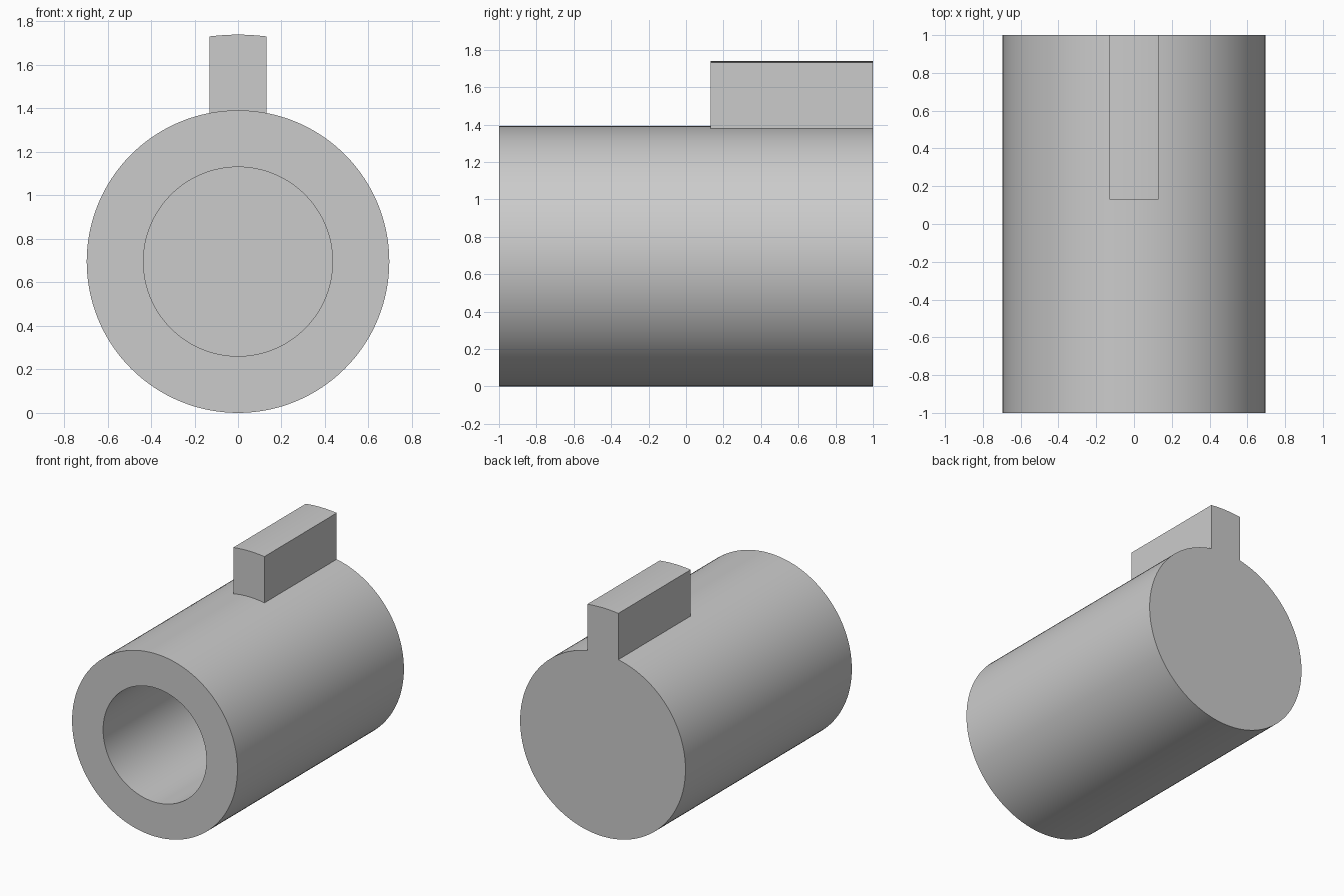
import bpy
import bmesh
from math import sin, cos, pi, asin, radians

cube = bpy.data.objects.get("Cube")
if cube:
    bpy.data.objects.remove(cube, do_unlink=True)

UNIT = 2 / 23
RADIUS = 8 * UNIT        # outer radius, also the height of the axis
BORE = 5 * UNIT
WALL = 3 * UNIT          # side wall, end wall and key width
KEY_TOP = 12 * UNIT      # key's curved top, measured from the axis
KEY_LENGTH = 10 * UNIT
SEGMENTS = 128

grey = bpy.data.materials.new("plain grey")
grey.use_nodes = True
colour = (0.6, 0.6, 0.6, 1)
grey.diffuse_color = colour
grey.node_tree.nodes["Principled BSDF"].inputs["Base Color"].default_value = colour


def finish(bm, name):
    bmesh.ops.recalc_face_normals(bm, faces=bm.faces)
    mesh = bpy.data.meshes.new(name)
    bm.to_mesh(mesh)
    bm.free()
    mesh.materials.append(grey)
    obj = bpy.data.objects.new(name, mesh)
    bpy.context.collection.objects.link(obj)
    bpy.ops.object.select_all(action='DESELECT')
    obj.select_set(True)
    bpy.context.view_layer.objects.active = obj
    bpy.ops.object.shade_smooth_by_angle(angle=radians(30))


def arc_point(radius, angle, y):
    return (radius * sin(angle), y, RADIUS + radius * cos(angle))


# Cylindrical body with a blind bore opening at the front
bm = bmesh.new()
rings = []
for radius, y in ((RADIUS, 1), (RADIUS, -1), (BORE, -1), (BORE, 1 - WALL)):
    rings.append([bm.verts.new(arc_point(radius, 2 * pi * i / SEGMENTS, y))
                  for i in range(SEGMENTS)])
for a, b in zip(rings, rings[1:]):
    for i in range(SEGMENTS):
        j = (i + 1) % SEGMENTS
        bm.faces.new((a[i], a[j], b[j], b[i]))
bm.faces.new(rings[0])
bm.faces.new(rings[-1])
finish(bm, "bored_cylinder")

# Upright key on the rear half, with top and foot concentric to the body
bm = bmesh.new()
section = []
for radius, direction in ((KEY_TOP, 1), (RADIUS - 0.003, -1)):
    half = asin(WALL / 2 / radius)
    for i in range(9):
        angle = direction * half * (i / 4 - 1)
        section.append(bm.verts.new(arc_point(radius, angle, 1 - KEY_LENGTH)))
face = bm.faces.new(section)
extruded = bmesh.ops.extrude_face_region(bm, geom=[face], use_keep_orig=True)
moved = [v for v in extruded["geom"] if isinstance(v, bmesh.types.BMVert)]
bmesh.ops.translate(bm, verts=moved, vec=(0, KEY_LENGTH, 0))
finish(bm, "top_key")
